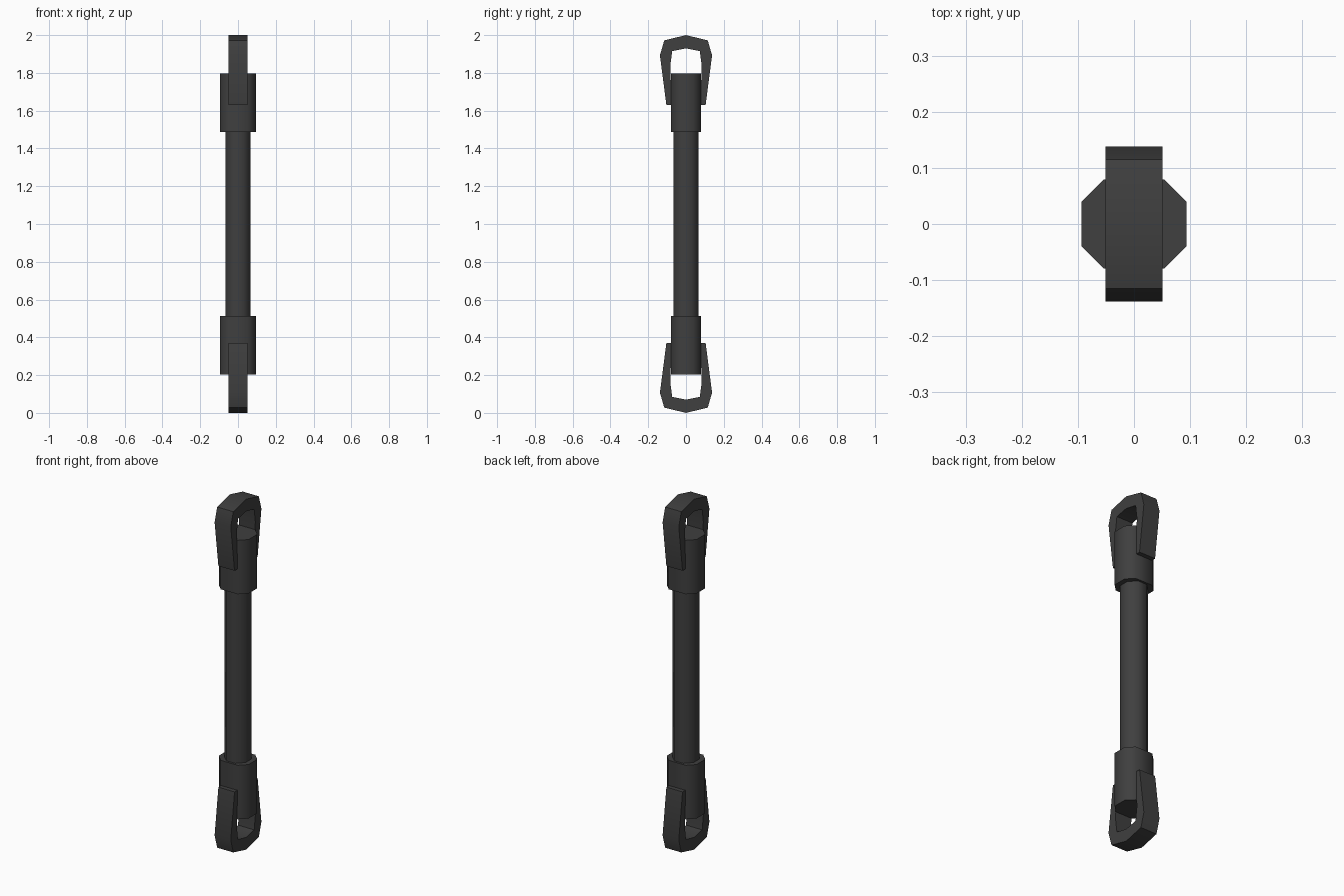
import bpy
import bmesh
import math

cube = bpy.data.objects.get("Cube")
if cube:
    bpy.data.objects.remove(cube, do_unlink=True)

dark = bpy.data.materials.new("dark grey metal")
dark.use_nodes = True
dark.diffuse_color = (0.05, 0.05, 0.05, 1)
dark.node_tree.nodes["Principled BSDF"].inputs["Base Color"].default_value = (0.05, 0.05, 0.05, 1)


def extrude(name, points, offset):
    """Extrude a closed 3D outline along an offset into a solid part."""
    bm = bmesh.new()
    face = bm.faces.new([bm.verts.new(p) for p in points])
    result = bmesh.ops.extrude_face_region(bm, geom=[face], use_keep_orig=True)
    verts = [v for v in result["geom"] if isinstance(v, bmesh.types.BMVert)]
    bmesh.ops.translate(bm, verts=verts, vec=offset)
    bmesh.ops.recalc_face_normals(bm, faces=bm.faces[:])
    mesh = bpy.data.meshes.new(name)
    bm.to_mesh(mesh)
    bm.free()
    mesh.materials.append(dark)
    obj = bpy.data.objects.new(name, mesh)
    bpy.context.collection.objects.link(obj)
    bpy.ops.object.select_all(action="DESELECT")
    obj.select_set(True)
    bpy.context.view_layer.objects.active = obj
    bpy.ops.object.shade_smooth_by_angle(angle=math.radians(50))
    return obj


# Octagonal rod
radius = 0.067 / math.cos(math.pi / 8)
ring = [math.pi / 8 + i * math.pi / 4 for i in range(8)]
extrude("rod", [(radius * math.cos(a), radius * math.sin(a), 0.4) for a in ring], (0, 0, 1.2))

# Collar outline, wider in x than in y
collar = [(0.094, 0.039), (0.054, 0.079), (-0.054, 0.079), (-0.094, 0.039)]
collar += [(-x, -y) for x, y in collar]

# Half outlines of the open loop, from the arm tip to the crown
outer = [(0.104, 1.631), (0.138, 1.893), (0.115, 1.972)]
inner = [(0.077, 1.631), (0.083, 1.84), (0.073, 1.915)]


def arch(half, crown):
    return half + [(0, crown)] + [(-y, z) for y, z in reversed(half)]


loop = arch(outer, 2.0) + arch(inner, 1.93)[::-1]

# Same fittings at both ends, flipped about mid height
for end, flip in (("upper", False), ("lower", True)):
    def level(z):
        return 2 - z if flip else z
    extrude(end + "_collar", [(x, y, level(1.488)) for x, y in collar],
            (0, 0, level(1.796) - level(1.488)))
    extrude(end + "_loop", [(-0.051, y, level(z)) for y, z in loop], (0.102, 0, 0))
